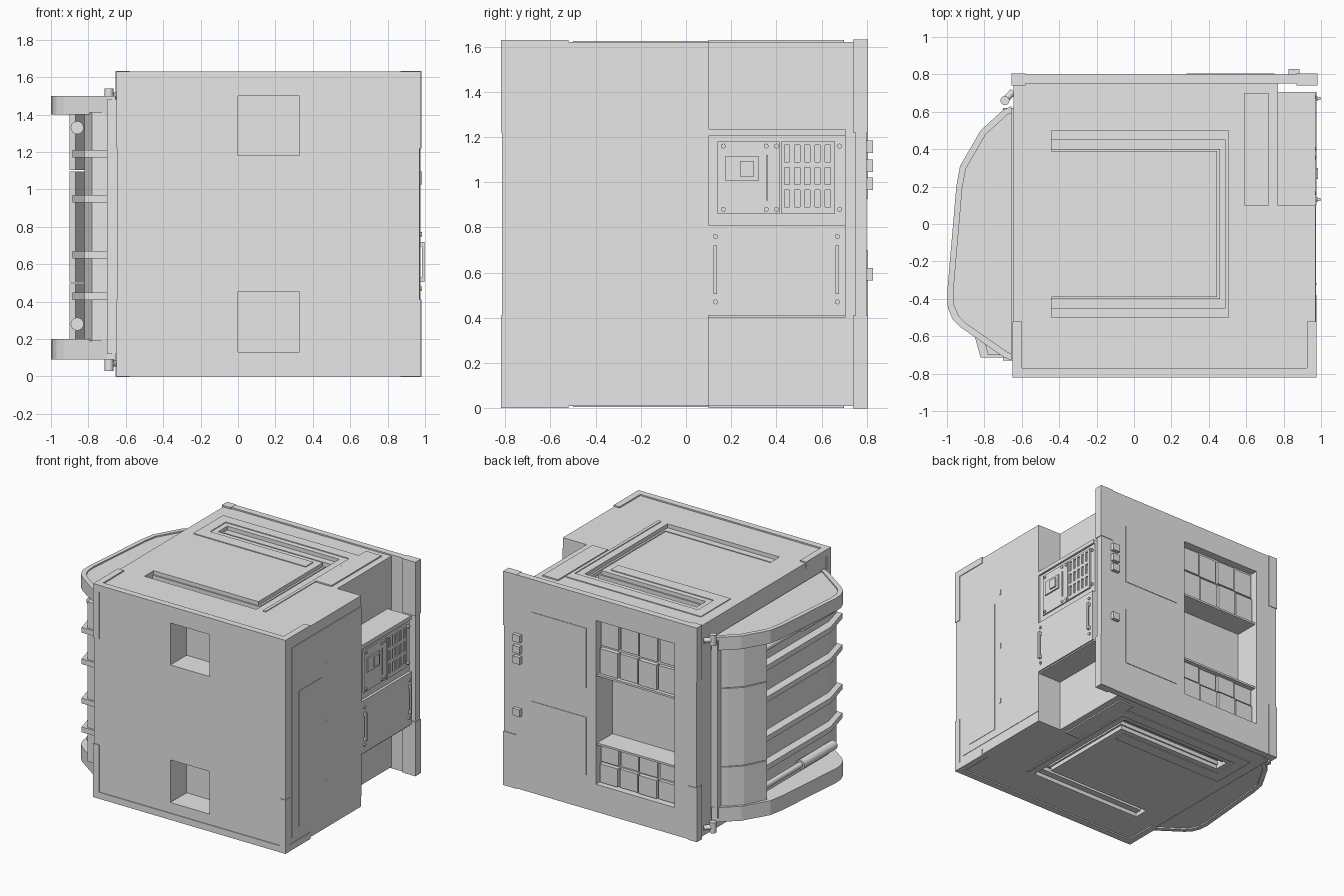
import bpy, bmesh, math
from mathutils import Matrix, Vector

if "Cube" in bpy.data.objects:
    bpy.data.objects.remove(bpy.data.objects["Cube"], do_unlink=True)

GREY = 0.8
grey = bpy.data.materials.new("plain grey")
grey.use_nodes = True
grey.diffuse_color = (GREY, GREY, GREY, 1)
grey.node_tree.nodes["Principled BSDF"].inputs["Base Color"].default_value = (GREY, GREY, GREY, 1)
H = 1.63


def finish(name, bm):
    bmesh.ops.recalc_face_normals(bm, faces=bm.faces)
    mesh = bpy.data.meshes.new(name)
    bm.to_mesh(mesh)
    bm.free()
    mesh.materials.append(grey)
    ob = bpy.data.objects.new(name, mesh)
    bpy.context.collection.objects.link(ob)
    return ob


def boxes(name, spans):
    """One object out of boxes given as (x0, x1, y0, y1, z0, z1)."""
    bm = bmesh.new()
    for x0, x1, y0, y1, z0, z1 in spans:
        m = Matrix.Translation(((x0 + x1) / 2, (y0 + y1) / 2, (z0 + z1) / 2))
        m = m @ Matrix.Diagonal((x1 - x0, y1 - y0, z1 - z0, 1))
        bmesh.ops.create_cube(bm, size=1, matrix=m)
    return finish(name, bm)


def flip(spans):
    """Add the copies mirrored between top and bottom."""
    return spans + [(a, b, c, d, H - f, H - e) for a, b, c, d, e, f in spans]


def prism(name, outline, levels):
    """Extrude a plan outline between each (z0, z1) of levels."""
    bm = bmesh.new()
    for z0, z1 in levels:
        face = bm.faces.new([bm.verts.new((x, y, z0)) for x, y in outline])
        ext = bmesh.ops.extrude_face_region(bm, geom=[face])
        top = [v for v in ext["geom"] if isinstance(v, bmesh.types.BMVert)]
        bmesh.ops.translate(bm, verts=top, vec=(0, 0, z1 - z0))
    return finish(name, bm)


def rods(name, items, sides=16):
    """Cylinders given as (start, end, radius)."""
    bm = bmesh.new()
    for a, b, r in items:
        a, b = Vector(a), Vector(b)
        m = Matrix.Translation((a + b) / 2) @ (b - a).to_track_quat("Z", "Y").to_matrix().to_4x4()
        bmesh.ops.create_cone(bm, cap_ends=True, segments=sides, radius1=r, radius2=r,
                              depth=(b - a).length, matrix=m)
    ob = finish(name, bm)
    for p in ob.data.polygons:
        p.use_smooth = len(p.vertices) == 4
    return ob


def carve(ob, cutters, delete=True):
    for c in cutters:
        mod = ob.modifiers.new("cut", "BOOLEAN")
        mod.operation, mod.solver, mod.object = "DIFFERENCE", "EXACT", c
    dg = bpy.context.evaluated_depsgraph_get()
    mesh = bpy.data.meshes.new_from_object(ob.evaluated_get(dg))
    ob.modifiers.clear()
    ob.data = mesh
    for c in cutters if delete else []:
        bpy.data.objects.remove(c, do_unlink=True)


# Main body and back plate, with front pockets, side notch, back niche and channels
def channel(outer, inner, right_out, right_in):
    left = -0.44
    return [(left, outer), (right_out, outer), (right_out, -outer), (left, -outer),
            (left, -inner), (right_in, -inner), (right_in, inner), (left, inner)]


body = boxes("body", [(-0.645, 0.97, -0.815, 0.76, 0.01, 1.62)])
back = boxes("back_plate", [(-0.65, 0.975, 0.75, 0.80, 0, H)])
niche = [boxes("niche_cut", [(-0.465, 0.2, 0.74, 0.9, 0.21, 1.46)]),
         boxes("shelf_cut", [(-0.465, 0.2, 0.6, 0.9, 0.52, 1.03)])]
carve(back, niche, delete=False)
carve(body, niche + [
    boxes("pocket_cut", [(0, 0.33, -1, -0.62, 1.18, 1.50), (0, 0.33, -1, -0.62, 0.13, 0.455)]),
    boxes("notch_cut", [(0.77, 1.1, 0.1, 0.9, -0.1, 1.8)]),
    prism("channel_cut", channel(0.5, 0.39, 0.505, 0.445), [(1.59, 1.7), (-0.1, 0.04)]),
    prism("channel_deep_cut", channel(0.45, 0.40, 0.49, 0.46), [(1.56, 1.7), (-0.1, 0.07)])])

# Edge guards: bars along front edges, arms on the sides and corners
guards = [(-0.65, 0.975, -0.82, -0.77, 1.58, H)]
for x0, x1 in ((-0.65, -0.6), (0.925, 0.975)):
    guards += [(x0, x1, -0.82, -0.77, 1.22, 1.6), (x0, x1, -0.80, -0.52, 1.58, H)]
boxes("front_guards", flip(guards))
boxes("back_guards", flip([(0.87, 0.98, 0.74, 0.805, 1.22, H + 0.002),
                           (-0.655, -0.58, 0.74, 0.805, 1.22, H + 0.002)]))

# Thin plates on the top and the bottom
TOP = (1.615, 1.626)
boxes("deck_plates", flip([p + TOP for p in (
    (-0.56, 0.585, 0.54, 0.62), (-0.56, -0.48, 0.26, 0.54), (-0.48, 0.39, 0.26, 0.35),
    (0.56, 0.585, -0.5, 0.54))] + [(0.59, 0.72, 0.1, 0.7, 1.61, H)]))

# Flat panels on the side in front of the notch
boxes("side_panel", [(0.96, 0.973, -0.74, 0.1, 0.09, 1.54)])
boxes("side_door", [(0.96, 0.976, -0.66, -0.38, 0.15, 1.18)])
boxes("side_latches", [(0.96, 0.977, -0.325, -0.315, z - 0.02, z + 0.02) for z in (0.36, 0.81, 1.25)])

# Equipment block filling the middle of the notch
boxes("equipment_block", [(0.76, 0.955, 0.1, 0.705, 0.41, 1.22), (0.76, 0.975, 0.1, 0.705, 0.41, 0.81),
                          (0.76, 0.97, 0.1, 0.705, 1.205, 1.235), (0.76, 0.965, 0.1, 0.705, 0.4, 0.42)])
control = boxes("control_plate", [(0.95, 0.965, 0.14, 0.415, 0.86, 1.18)])
vents = boxes("vent_plate", [(0.95, 0.967, 0.42, 0.66, 0.86, 1.18)])
carve(vents, [boxes("vent_cut", [(0.957, 1, y, y + 0.024, z, z + 0.075)
      for y in (0.435, 0.48, 0.525, 0.57, 0.615) for z in (0.89, 0.99, 1.09)])])
boxes("socket", [(0.955, 0.975, 0.175, 0.32, 1.005, 1.115), (0.955, 0.985, 0.24, 0.3, 1.025, 1.095),
                 (0.955, 0.972, 0.357, 0.363, 0.92, 1.12)])
boxes("door_handles", [b for y in (0.122, 0.662) for b in (
    (0.985, 0.997, y, y + 0.016, 0.505, 0.72),
    (0.97, 0.99, y, y + 0.016, 0.505, 0.53), (0.97, 0.99, y, y + 0.016, 0.695, 0.72))])
screws = [(y, z, 0.972) for y in (0.165, 0.355, 0.4, 0.68) for z in (0.88, 1.16)]
screws += [(y, z, 0.985) for y in (0.13, 0.67) for z in (0.47, 0.76)]
rods("screws", [((0.95, y, z), (x, y, z), 0.011) for y, z, x in screws], 10)

# Back plate: flat panels, buttons and locker tiles in the niche
boxes("back_panels", [(0.28, 0.75, 0.79, 0.804, 0.925, 1.38), (0.28, 0.75, 0.79, 0.804, 0.26, 0.70)])
boxes("buttons", [(0.825, 0.885, 0.79, 0.828, z, z + 0.055) for z in (0.565, 0.965, 1.045, 1.13)])
tiles = []
for row, (z0, z1) in enumerate(((0.22, 0.36), (0.375, 0.5), (1.05, 1.24), (1.26, 1.44))):
    for i in range(4):
        x = -0.455 + i * 0.164
        y = 0.765 if row % 2 == 0 else 0.752
        tiles.append((x, x + 0.15, 0.73, y + 0.008 * (i % 2), z0, z1))
boxes("locker_tiles", tiles)
boxes("shelf_lips", [(-0.465, 0.2, 0.73, 0.785, 1.03, 1.045), (-0.465, 0.2, 0.73, 0.785, 0.505, 0.52)])

# Rounded side shell: end plates with a raised rim
plan = [(-0.655, 0.63), (-0.70, 0.61), (-0.82, 0.50), (-0.93, 0.31), (-0.95, 0.2), (-1.0, -0.38),
        (-0.995, -0.45), (-0.97, -0.51), (-0.93, -0.55), (-0.70, -0.71), (-0.655, -0.73)]
plates = prism("shell_end_plates", plan, [(1.40, 1.49), (0.10, 0.20)])


def scaled(k, cx=-0.655, cy=-0.05):
    return [(cx + (x - cx) * k, cy + (y - cy) * k) for x, y in plan]


rim = prism("shell_rims", plan, [(1.48, 1.5), (0.09, 0.11)])
carve(rim, [prism("rim_cut", [(x + 0.02, y) for x, y in scaled(0.96)], [(1.4, 1.6), (0, 0.2)])])
boxes("shell_mount", [(-0.70, -0.64, -0.73, 0.62, 0.12, 1.48)])

# Curved front skin of the shell, in three stacked segments
skin = [(-0.66, 0.61), (-0.74, 0.55), (-0.82, 0.47), (-0.90, 0.31),
        (-0.87, 0.29), (-0.80, 0.43), (-0.73, 0.51), (-0.66, 0.57)]
prism("shell_skin", skin, [(0.19, 0.497), (0.503, 1.097), (1.103, 1.41)])

# Ribbed core between the end plates
core = [(-0.66, 0.5), (-0.78, 0.42), (-0.82, 0.3), (-0.82, -0.55), (-0.78, -0.70), (-0.66, -0.70)]
prism("shell_core", core, [(0.19, 1.41)])
rib = [(-0.66, 0.45), (-0.80, 0.42), (-0.885, 0.3), (-0.885, -0.48), (-0.82, -0.715), (-0.66, -0.715)]
prism("shell_ribs", rib, [(z, z + 0.04) for z in (0.41, 0.63, 0.93, 1.17)])

# Pistons by the end plates, and hinges on the body
pistons, hinges = [], []
for z in (0.28, 1.33):
    pistons += [((-0.86, 0.3, z), (-0.86, -0.15, z), 0.022), ((-0.86, -0.15, z), (-0.86, -0.55, z), 0.035)]
for z in (0.07, 1.5):
    hinges += [((-0.69, 0.66, z - 0.04), (-0.69, 0.66, z + 0.04), 0.024),
               ((-0.69, 0.66, z), (-0.645, 0.71, z), 0.018)]
rods("pistons", pistons)
rods("hinges", hinges)
